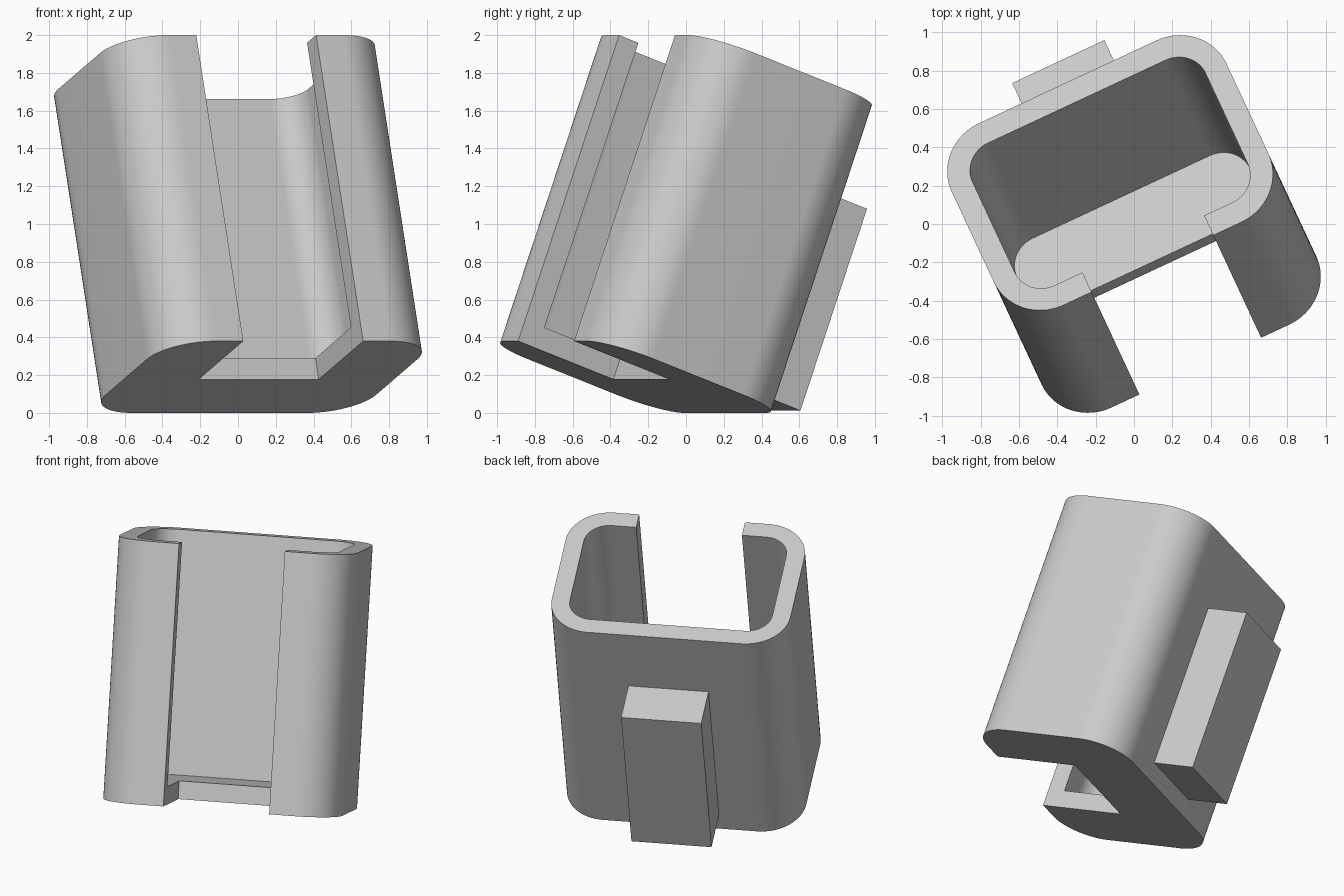
import bpy, bmesh, math

if "Cube" in bpy.data.objects:
    bpy.data.objects.remove(bpy.data.objects["Cube"], do_unlink=True)

# Holder dimensions in its own upright frame
HALF_W, HALF_D, HALF_H = 0.79, 0.556, 0.862
RADIUS, WALL = 0.28, 0.12
SLOT_HALF, SLOT_END = 0.35, 0.036
TILT, TURN = math.radians(-20), math.radians(25)

grey = bpy.data.materials.new("light grey")
grey.use_nodes = True
colour = (0.6, 0.6, 0.6, 1)
grey.diffuse_color = colour
grey.node_tree.nodes["Principled BSDF"].inputs["Base Color"].default_value = colour


def rounded_rect(hx, hy, r, segments=20):
    """Outline of a rounded rectangle, counter-clockwise."""
    points = []
    for corner, (sx, sy) in enumerate([(1, 1), (-1, 1), (-1, -1), (1, -1)]):
        for i in range(segments + 1):
            a = math.pi / 2 * (corner + i / segments)
            points.append((sx * (hx - r) + r * math.cos(a),
                           sy * (hy - r) + r * math.sin(a)))
    return points


def rect(x0, x1, y0, y1):
    return [(x0, y0), (x1, y0), (x1, y1), (x0, y1)]


def prism(name, outline, z0, z1):
    """Extrude an outline from z0 to z1."""
    bm = bmesh.new()
    base = bm.faces.new([bm.verts.new((x, y, z0)) for x, y in outline])
    top = bmesh.ops.extrude_face_region(bm, geom=[base])["geom"]
    verts = [g for g in top if isinstance(g, bmesh.types.BMVert)]
    bmesh.ops.translate(bm, verts=verts, vec=(0, 0, z1 - z0))
    bmesh.ops.recalc_face_normals(bm, faces=bm.faces)
    mesh = bpy.data.meshes.new(name)
    bm.to_mesh(mesh)
    bm.free()
    mesh.materials.append(grey)
    obj = bpy.data.objects.new(name, mesh)
    bpy.context.collection.objects.link(obj)
    return obj


def cut(obj, cutter):
    """Subtract the cutter and remove it."""
    cutter.hide_render = True
    mod = obj.modifiers.new("cut", 'BOOLEAN')
    mod.operation, mod.solver, mod.object = 'DIFFERENCE', 'EXACT', cutter
    bpy.context.view_layer.objects.active = obj
    bpy.ops.object.modifier_apply(modifier=mod.name)
    bpy.data.objects.remove(cutter, do_unlink=True)


# Cup body: rounded tube with a floor, open down the front
body = prism("holder_body", rounded_rect(HALF_W, HALF_D, RADIUS), -HALF_H, HALF_H)
cut(body, prism("cavity_cutter",
                rounded_rect(HALF_W - WALL, HALF_D - WALL, RADIUS - WALL),
                -HALF_H + WALL, HALF_H + 0.2))
cut(body, prism("slot_cutter", rect(-SLOT_HALF, SLOT_HALF, -1, SLOT_END),
                -HALF_H - 0.2, HALF_H + 0.3))

# Mounting block on the back wall
block = prism("back_mount", rect(-0.265, 0.265, HALF_D - 0.02, 0.85),
              -HALF_H + WALL, 0.395)

# Lean back and turn the whole holder
for obj in (body, block):
    obj.rotation_euler = (TILT, 0, TURN)
    obj.location = (0, 0, 1)

bpy.ops.object.select_all(action='DESELECT')
body.select_set(True)
bpy.context.view_layer.objects.active = body
bpy.ops.object.shade_smooth_by_angle(angle=math.radians(30))
